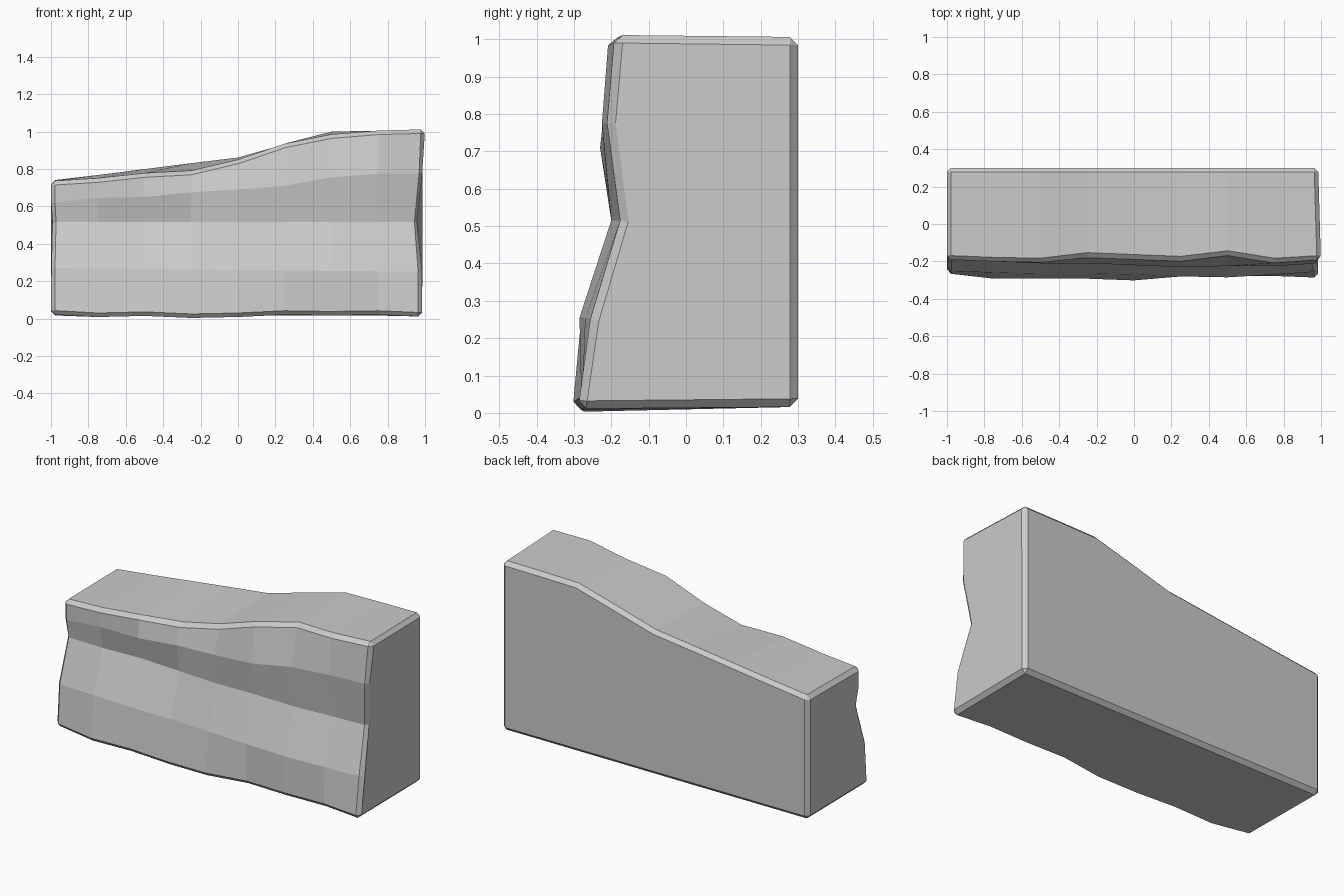
import bpy, bmesh, math

if "Cube" in bpy.data.objects:
    bpy.data.objects.remove(bpy.data.objects["Cube"])

# Column positions and row-by-row front surface of the rock block
XS = [-1 + 0.25 * i for i in range(9)]
FRONT_Y = [
    [-.265, -.295, -.295, -.295, -.303, -.28, -.28, -.28, -.29],
    [-.25, -.26, -.265, -.265, -.27, -.28, -.285, -.27, -.255],
    [-.175, -.18, -.17, -.185, -.20, -.195, -.20, -.185, -.175],
    [-.19, -.20, -.21, -.21, -.22, -.23, -.225, -.225, -.21],
    [-.19, -.20, -.205, -.175, -.185, -.195, -.165, -.205, -.19],
]
BOTTOM = [.022, .008, .014, .003, .008, .02, .016, .02, .01]
SHELF = [.62, .645, .65, .675, .69, .71, .755, .775, .775]
TOP = [.735, .75, .777, .79, .85, .935, .985, 1.005, 1.012]
BACK_TOP = [.738, .768, .80, .832, .862, .932, 1.0, 1.004, 1.006]
RIGHT_X = [.985, .985, .965, .99, 1.0]
LEFT_X = [-1.0, -1.0, -.995, -1.0, -1.0]


def row_z(r, c):
    low = .27 - .0025 * c
    return [BOTTOM[c], low, .515, SHELF[c], TOP[c]][r]


def row_x(r, c):
    return LEFT_X[r] if c == 0 else RIGHT_X[r] if c == 8 else XS[c]


bm = bmesh.new()

# Faceted front
front = [[bm.verts.new((row_x(r, c), FRONT_Y[r][c], row_z(r, c)))
          for c in range(9)] for r in range(5)]
for r in range(4):
    for c in range(8):
        bm.faces.new((front[r][c], front[r][c + 1],
                      front[r + 1][c + 1], front[r + 1][c]))

# Flat back, top, bottom and ends
back_x = XS[:-1] + [.985]
bot = [bm.verts.new((x, .3, .016)) for x in back_x]
top = [bm.verts.new((x, .3, z)) for x, z in zip(back_x, BACK_TOP)]
for c in range(8):
    bm.faces.new((front[4][c], front[4][c + 1], top[c + 1], top[c]))
    bm.faces.new((front[0][c + 1], front[0][c], bot[c], bot[c + 1]))
    bm.faces.new((bot[c + 1], bot[c], top[c], top[c + 1]))
bm.faces.new([front[r][8] for r in range(4, -1, -1)] + [bot[8], top[8]])
bm.faces.new([front[r][0] for r in range(5)] + [top[0], bot[0]])
bmesh.ops.recalc_face_normals(bm, faces=bm.faces)

# Narrow chamfer along the block's outer edges
sharp = [e for e in bm.edges if e.calc_face_angle(0) > math.radians(50)]
bmesh.ops.bevel(bm, geom=sharp, offset=.022, segments=1, affect='EDGES',
                profile=.5, clamp_overlap=True)

mesh = bpy.data.meshes.new("rock_block")
bm.to_mesh(mesh)
bm.free()
bpy.context.collection.objects.link(bpy.data.objects.new("rock_block", mesh))
